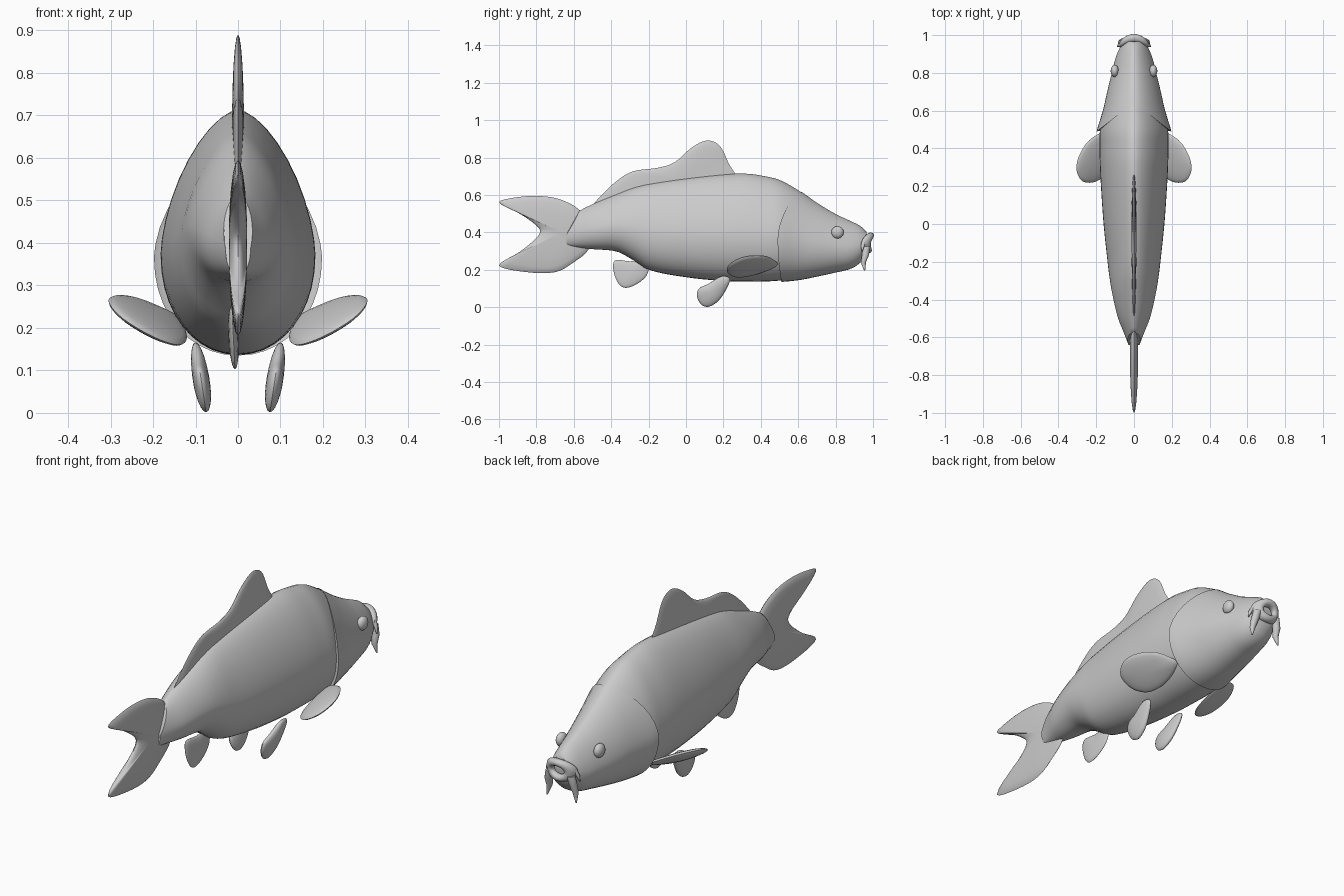
import bpy, bmesh, math
from mathutils import Vector

if "Cube" in bpy.data.objects:
    bpy.data.objects.remove(bpy.data.objects["Cube"])


def curve(keys, y):
    """Smooth lookup of (bottom, top, half width) at station y."""
    n = len(keys)
    y = min(max(y, keys[0][0]), keys[-1][0])
    i = max(k for k in range(n - 1) if keys[k][0] <= y + 1e-9)
    a, b = keys[i], keys[i + 1]
    p, q = keys[max(i - 1, 0)], keys[min(i + 2, n - 1)]
    h = b[0] - a[0]
    t = (y - a[0]) / h
    out = []
    for c in range(1, len(a)):
        m0 = (b[c] - p[c]) / (b[0] - p[0]) * h
        m1 = (q[c] - a[c]) / (q[0] - a[0]) * h
        out.append((2*t**3 - 3*t*t + 1)*a[c] + (t**3 - 2*t*t + t)*m0
                   + (3*t*t - 2*t**3)*b[c] + (t**3 - t*t)*m1)
    return out


def finish(name, bm, angle=50):
    bmesh.ops.recalc_face_normals(bm, faces=bm.faces)
    me = bpy.data.meshes.new(name)
    bm.to_mesh(me)
    bm.free()
    ob = bpy.data.objects.new(name, me)
    bpy.context.collection.objects.link(ob)
    bpy.ops.object.select_all(action='DESELECT')
    ob.select_set(True)
    bpy.context.view_layer.objects.active = ob
    bpy.ops.object.shade_smooth_by_angle(angle=math.radians(angle))
    return ob


def loft(name, rings):
    bm = bmesh.new()
    vs = [[bm.verts.new(p) for p in r] for r in rings]
    n = len(vs[0])
    for a, b in zip(vs, vs[1:]):
        for i in range(n):
            bm.faces.new((a[i], a[(i+1) % n], b[(i+1) % n], b[i]))
    bm.faces.new(vs[0])
    bm.faces.new(vs[-1])
    return finish(name, bm)


def ring(keys, y, shift, grow=0.0, n=40):
    """Egg-shaped cross section: narrow back, full belly."""
    pts = []
    for k in range(n):
        a = 2 * math.pi * k / n
        c, s = math.cos(a), math.sin(a)
        e = 2 / 1.6 if s > 0 else 2 / 2.1
        cx = math.copysign(abs(c) ** e, c)
        t = math.copysign(abs(s) ** e, s)
        yy = y + shift(t)
        zb, zt, w = curve(keys, yy)
        zb, zt, w = zb - grow, zt + grow, w + grow
        zc = zb + 0.42 * (zt - zb)
        z = zc + t * ((zt - zc) if t > 0 else (zc - zb))
        pts.append(Vector((w * cx, yy, z)))
    return pts


# body: slanted at the tail root, running under the gill covers
body = [(-.69, .33, .44, .012), (-.65, .325, .47, .026), (-.58, .318, .51, .052), (-.5, .31, .55, .084),
        (-.37, .297, .605, .115), (-.28, .25, .64, .13), (-.2, .2, .66, .14), (0, .16, .69, .161),
        (.2, .14, .71, .175), (.33, .137, .713, .181), (.42, .137, .70, .182), (.5, .142, .68, .18),
        (.6, .152, .625, .155), (.72, .18, .54, .115)]
rings = []
N = 48
for i in range(N + 1):
    f = i / N
    fade = max(0, 1 - f * 4)
    rings.append(ring(body, -.64 + 1.34 * f, lambda t: fade * (.07 * t if t > 0 else .0)))
loft("body", rings)

# head with flared gill covers
head = [(.48, .137, .69, .197), (.51, .138, .675, .19), (.56, .142, .65, .174), (.62, .15, .612, .157),
        (.7, .166, .555, .139), (.8, .188, .495, .115), (.88, .208, .457, .094), (.93, .24, .432, .074),
        (.965, .295, .40, .052)]
rings = []
N = 26
for i in range(N + 1):
    f = i / N
    rings.append(ring(head, .49 + .475 * f,
                      lambda t: (1 - f) * (.13 * max(t, 0) ** 1.7 + .02 * max(-t, 0) ** 2), .003))
mid = Vector((0, 0, .37))
rim = [Vector((p.x * .88, p.y + .012, mid.z + (p.z - mid.z) * .95)) for p in rings[0]]
loft("head", [rim] + rings)


def fin(name, outline, centre, thick, place):
    """Pillowy leaf: outline rings shrinking to the centre while the sides swell."""
    n, pts = len(outline), []
    P = [Vector(p) for p in outline]
    for i in range(n):
        p0, p1, p2, p3 = (P[(i + k) % n] for k in (-1, 0, 1, 2))
        for j in range(4):
            t = j / 4
            pts.append(.5 * (2*p1 + (p2 - p0)*t + (2*p0 - 5*p1 + 4*p2 - p3)*t*t
                             + (3*p1 - p0 - 3*p2 + p3)*t**3))
    c = Vector(centre)
    rows = []
    for side, scales in ((1, (.15, .4, .65, .85, .96)), (0, (1,)), (-1, (.96, .85, .65, .4, .15))):
        for s in scales:
            d = side * thick * math.sqrt(max(0, 1 - s ** 2))
            rows.append([place(*(c + (p - c) * s), d) for p in pts])
    return loft(name, rows)


# fins on the centre line
def flat(u, v, d):
    return Vector((d, u, v))


fin("tail_fin", [(-1, .56), (-.9, .588), (-.78, .594), (-.67, .575), (-.57, .52), (-.5, .42), (-.52, .31),
                 (-.6, .24), (-.7, .187), (-.85, .187), (-1, .222), (-.89, .295), (-.81, .36),
                 (-.78, .405), (-.81, .445), (-.89, .5)], (-.67, .4), .022, flat)
fin("dorsal_fin", [(-.5, .53), (-.46, .59), (-.37, .675), (-.28, .727), (-.15, .745), (-.06, .775), (.02, .845),
                   (.09, .886), (.145, .886), (.19, .85), (.23, .765), (.27, .69), (.2, .66), (0, .62),
                   (-.25, .57), (-.4, .53)], (-.02, .68), .014, flat)
fin("anal_fin", [(-.2, .225), (-.23, .25), (-.3, .245), (-.38, .25), (-.387, .19), (-.36, .125), (-.32, .103),
                 (-.26, .125), (-.21, .17)], (-.3, .18), .012,
    lambda u, v, d: Vector((-.012 + (.2 - v) * .05 + d, u, v)))

# paired parts on both sides
for s, tag in ((1, "right"), (-1, "left")):
    fin("pelvic_fin_" + tag, [(.235, .15), (.19, .165), (.12, .125), (.07, .1), (.058, .06), (.08, .015), (.12, .002),
                              (.17, .03), (.21, .085)], (.135, .075), .02,
        lambda u, v, d: Vector((s * (.075 + v * .15 + d), u, v)))
    fin("pectoral_fin_" + tag, [(.14, .485), (.19, .475), (.25, .43), (.295, .35), (.303, .28), (.27, .225),
                                (.2, .225), (.14, .28), (.12, .38)], (.21, .34), .016,
        lambda u, v, d: Vector((s * (u - d * .5), v - d * .25,
                                .265 + .6 * (u - .305) + .3 * (v - .3) + d)))
    # eye
    bm = bmesh.new()
    bmesh.ops.create_uvsphere(bm, u_segments=24, v_segments=14, radius=.033)
    for v in bm.verts:
        v.co = Vector((v.co.x * .65 + s * .102, v.co.y + .81, v.co.z + .40))
    finish("eye_" + tag, bm)
    # barbels: one long at the mouth corner, one short above it
    for name, path in (("long", [(.055, .965, .325, .02), (.066, .96, .28, .019), (.07, .948, .24, .014),
                                 (.078, .955, .195, .003)]),
                       ("short", [(.065, .95, .35, .013), (.08, .945, .325, .009), (.088, .94, .295, .002)])):
        rings = []
        for x, y, z, r in path:
            rings.append([Vector((s * (x + r * math.cos(k * math.pi / 6)),
                                  y + r * math.sin(k * math.pi / 6), z)) for k in range(12)])
        loft(name + "_barbel_" + tag, rings)

# lips: a ring wrapped round the snout
rings, n = [], 36
bm = bmesh.new()
grid = []
for i in range(n):
    a = 2 * math.pi * i / n
    row = []
    for k in range(12):
        b = 2 * math.pi * k / 12
        r = .045 + .021 * math.cos(b)
        x, z = r * 1.2 * math.cos(a), r * .86 * math.sin(a)
        row.append(bm.verts.new((x, .978 + .022 * math.sin(b) - 5 * x * x + .15 * z, .342 + z)))
    grid.append(row)
for i in range(n):
    for k in range(12):
        bm.faces.new((grid[i][k], grid[(i+1) % n][k], grid[(i+1) % n][(k+1) % 12], grid[i][(k+1) % 12]))
finish("lips", bm)
